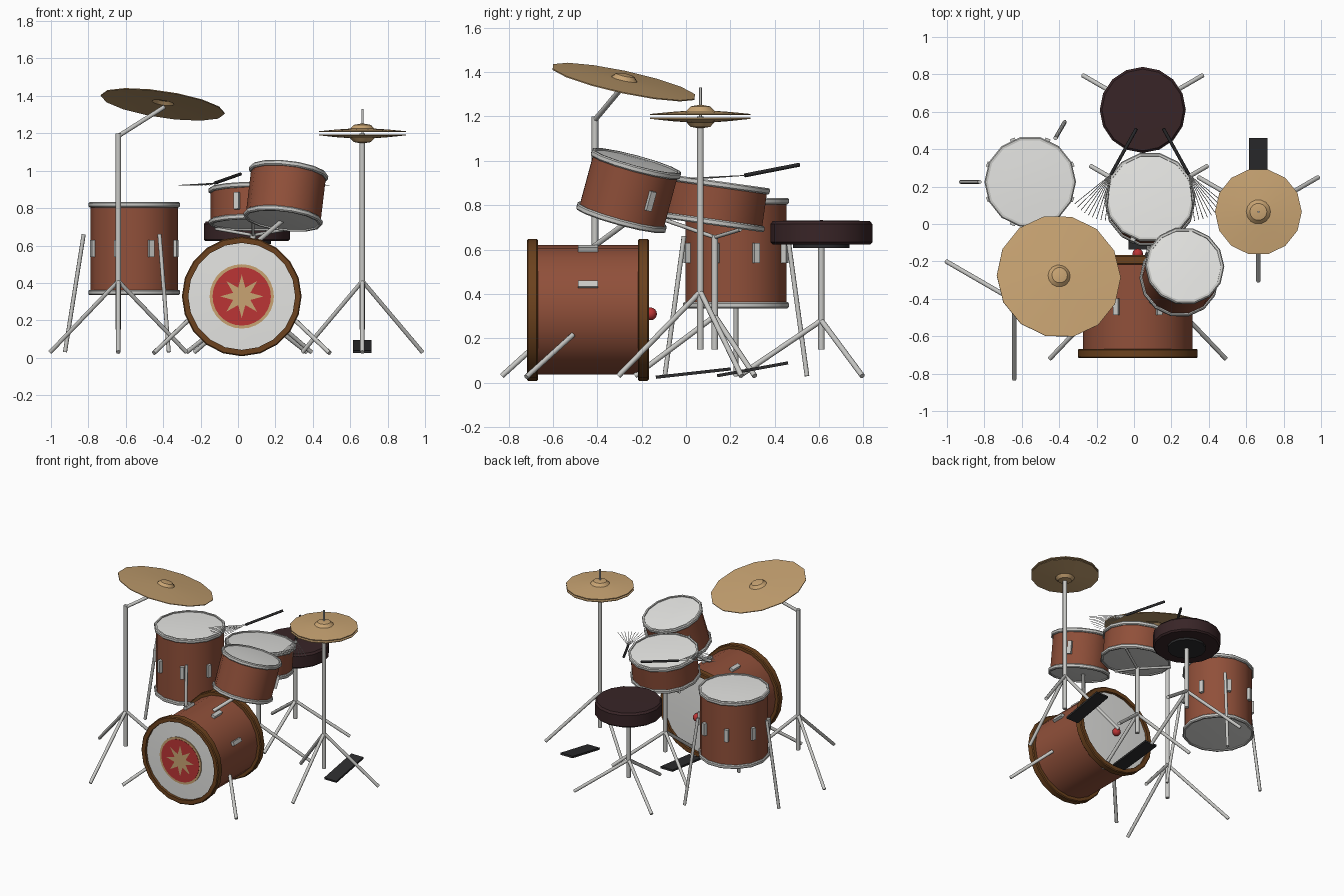
import bpy, bmesh, math
from mathutils import Vector, Matrix

if "Cube" in bpy.data.objects:
    bpy.data.objects.remove(bpy.data.objects["Cube"])


def material(name, rgb):
    m = bpy.data.materials.new(name)
    m.diffuse_color = (*rgb, 1)
    m.use_nodes = True
    m.node_tree.nodes["Principled BSDF"].inputs["Base Color"].default_value = m.diffuse_color
    return m


WOOD = material("shell wood", (.28, .08, .042))
HOOP = material("dark hoop wood", (.15, .055, .013))
SKIN = material("drum skin", (.78, .78, .76))
CHROME = material("chrome", (.58, .58, .56))
BRASS = material("brass", (.58, .37, .17))
RED = material("red", (.5, .035, .035))
LEATHER = material("dark leather", (.04, .018, .02))
BLACK = material("black", (.025, .025, .027))
SIDES = 14


def finish(bm, name, mat, matrix=None, angle=35):
    bmesh.ops.recalc_face_normals(bm, faces=bm.faces)
    me = bpy.data.meshes.new(name)
    bm.to_mesh(me)
    bm.free()
    me.polygons.foreach_set("use_smooth", [True] * len(me.polygons))
    me.set_sharp_from_angle(angle=math.radians(angle))
    me.materials.append(mat)
    ob = bpy.data.objects.new(name, me)
    bpy.context.collection.objects.link(ob)
    if matrix is not None:
        ob.matrix_world = matrix
    return ob


def lathe(name, profile, mat, matrix=None, n=SIDES, closed=False):
    """Revolve (radius, height) points about local z."""
    bm = bmesh.new()
    rings = []
    for r, z in profile:
        if r < 1e-6:
            rings.append([bm.verts.new((0, 0, z))] * n)
        else:
            rings.append([bm.verts.new((r * math.cos(math.tau * i / n), r * math.sin(math.tau * i / n), z))
                          for i in range(n)])
    pairs = list(zip(rings, rings[1:])) + ([(rings[-1], rings[0])] if closed else [])
    for a, b in pairs:
        for i in range(n):
            j = (i + 1) % n
            quad = list(dict.fromkeys((a[i], a[j], b[j], b[i])))
            if len(quad) > 2:
                bm.faces.new(quad)
    return finish(bm, name, mat, matrix)


def add_rod(bm, a, b, r, n=8):
    a, b = Vector(a), Vector(b)
    rot = (b - a).to_track_quat('Z', 'Y').to_matrix().to_4x4()
    bmesh.ops.create_cone(bm, cap_ends=True, segments=n, radius1=r, radius2=r, depth=(b - a).length,
                          matrix=Matrix.Translation((a + b) / 2) @ rot)


def rod(name, a, b, r, mat=CHROME):
    bm = bmesh.new()
    add_rod(bm, a, b, r)
    return finish(bm, name, mat, angle=50)


def box(name, size, mat, matrix):
    bm = bmesh.new()
    bmesh.ops.create_cube(bm, size=1)
    bmesh.ops.scale(bm, vec=size, verts=bm.verts)
    return finish(bm, name, mat, matrix)


def frame(top, normal, h):
    """Local frame whose z axis ends at the top centre of a tilted drum."""
    nrm = Vector(normal).normalized()
    rot = Vector((0, 0, 1)).rotation_difference(nrm).to_matrix().to_4x4()
    return Matrix.Translation(Vector(top) - nrm * h) @ rot


def drum(name, m, r, h, rim_h, lip, rim_mat, lugs, n=SIDES, inset=.008):
    s = r - lip
    lathe(name + "_shell", [(s, rim_h * .5), (s, h - rim_h * .5)], WOOD, m, n)
    for side, z in (("lower", 0), ("upper", h - rim_h)):
        b = min(.006, rim_h * .25)
        lathe(f"{name}_{side}_rim", [(s - .006, z), (r - b, z), (r, z + b), (r, z + rim_h - b),
                                     (r - b, z + rim_h), (s - .006, z + rim_h)], rim_mat, m, n, True)
    for side, z, d in (("lower", inset, -1), ("upper", h - inset, 1)):
        lathe(f"{name}_{side}_head", [(s, z), (s * .6, z + d * .004), (0, z + d * .007)], SKIN, m, n)
    for a in lugs:
        lm = m @ Matrix.Rotation(math.radians(a), 4, 'Z') @ Matrix.Translation((s, 0, h / 2))
        box(name + "_lug", (.036, .028, .09), CHROME, lm)


def tripod(name, x, y, joint, reach, top, r=.015):
    rod(name + "_column", (x, y, .15), (x, y, top), r)
    for a in (30, 150, 270):
        c, s = math.cos(math.radians(a)), math.sin(math.radians(a))
        rod(name + "_leg", (x, y, joint), (x + reach * c, y + reach * s, .03), .012)


# bass drum lying on its side, front towards -y
BX, BZ = .02, .328
bass = Matrix.Translation((BX, -.167, BZ)) @ Matrix.Rotation(math.pi / 2, 4, 'X')
drum("bass_drum", bass, .32, .55, .05, .028, HOOP, (22.5, 67.5, 112.5, 157.5), 20, .02)

# round emblem with eight-pointed star on the front head
for nm, rad, z, mat in (("emblem_ring", .172, .541, BRASS), ("emblem_disc", .156, .543, RED)):
    lathe(nm, [(0, z - .006), (rad, z - .006), (rad, z), (0, z)], mat, bass, 28)
bm = bmesh.new()
tips = [bm.verts.new((r * math.cos(a), r * math.sin(a), .5455)) for i in range(16)
        for r, a in [(.116 if i % 2 == 0 else .05, math.tau * i / 16)]]
hub = bm.verts.new((0, 0, .5455))
for i in range(16):
    bm.faces.new((hub, tips[i], tips[(i + 1) % 16]))
finish(bm, "emblem_star", BRASS, bass)

# bass drum spurs, beater and pedals
for s in (-1, 1):
    rod("bass_spur", (BX + s * .27, -.51, .215), (BX + s * .47, -.72, .025), .012)
bm = bmesh.new()
bmesh.ops.create_uvsphere(bm, u_segments=12, v_segments=8, radius=.029)
finish(bm, "beater", RED, Matrix.Translation((BX, -.16, .31)))
for nm, x, y, z, length, slope in (("bass_pedal", BX, .033, .043, .34, .11), ("hihat_pedal", .665, .30, .06, .325, .18)):
    box(nm, (.1, length, .014), BLACK, Matrix.Translation((x, y, z)) @ Matrix.Rotation(slope, 4, 'X'))

# floor tom with three legs
FX, FY = -.555, .225
drum("floor_tom", Matrix.Translation((FX, FY, .335)), .245, .497, .028, .012, CHROME,
     [22.5 + 45 * i for i in range(8)])
for a in (60, 180, 300):
    c, s = math.cos(math.radians(a)), math.sin(math.radians(a))
    rod("floor_tom_leg", (FX + .27 * c, FY + .27 * s, .66), (FX + .37 * c, FY + .37 * s, .03), .011)

# rack tom on its mount
drum("rack_tom", frame((.272, -.222, 1.0), (.12, .27, 1), .28), .213, .28, .028, .012, CHROME, (30, 150))
rod("tom_mount", (.09, -.42, .61), (.24, -.25, .735), .013)

# snare on a stand with a three-armed basket
drum("snare", frame((.085, .145, .908), (0, .14, 1), .2), .243, .2, .028, .012, CHROME, (-67.5, -112.5))
tripod("snare_stand", .08, .13, .30, .36, .665)
for a in (30, 150, 270):
    c, s = math.cos(math.radians(a)), math.sin(math.radians(a))
    rod("snare_basket_arm", (.08, .13, .655), (.08 + .23 * c, .13 + .23 * s, .705 - .03 * s), .009)

# stool
SX, SY = .047, .61
tripod("stool", SX, SY, .28, .37, .62)
stool = Matrix.Translation((SX, SY, 0))
lathe("seat", [(0, .623), (.22, .623), (.23, .633), (.23, .715), (.218, .729), (0, .732)], LEATHER, stool, 16)
lathe("seat_plate", [(0, .607), (.13, .607), (.13, .625), (0, .625)], BLACK, stool)

# crash cymbal on a boom stand
tripod("crash_stand", -.64, -.41, .41, .42, 1.2)
rod("crash_boom", (-.64, -.41, 1.185), (-.395, -.28, 1.34), .012)


def cymbal(name, m, r, rise, bell):
    body = [(r, 0), (r * .6, rise * .45), (bell, rise * .7), (bell * .7, rise + .014), (0, rise + .022)]
    under = [(a, z - .005) for a, z in reversed(body)]
    lathe(name, body + under, BRASS, m, closed=True)


cymbal("crash_cymbal", frame((-.402, -.28, 1.357), (.15, .215, 1), 0), .335, .016, .06)

# hi-hat: two facing cymbals on a stand with a pull rod
tripod("hihat_stand", .665, .065, .41, .37, 1.2)
rod("hihat_rod", (.665, .065, 1.15), (.665, .065, 1.33), .006)
cymbal("hihat_top", Matrix.Translation((.665, .065, 1.211)), .232, .02, .065)
cymbal("hihat_bottom", Matrix.Translation((.665, .065, 1.189)) @ Matrix.Rotation(math.pi, 4, 'X'), .232, .022, .065)

# pair of wire brushes resting on the snare, mirrored about its centre line
for s, side in ((-1, "left"), (1, "right")):
    grip, end = Vector((.085 + s * .208, .265, .934)), Vector((.085 + s * .072, .51, .982))
    rod(side + "_brush_handle", grip, end, .009, BLACK)
    bm = bmesh.new()
    base = math.atan2(-.245, s * .136)
    for i in range(9):
        a = base + math.radians(-22 + 5.5 * i)
        add_rod(bm, grip, grip + Vector((.25 * math.cos(a), .25 * math.sin(a), -.012)), .0018, 4)
    finish(bm, side + "_brush_wires", CHROME)
